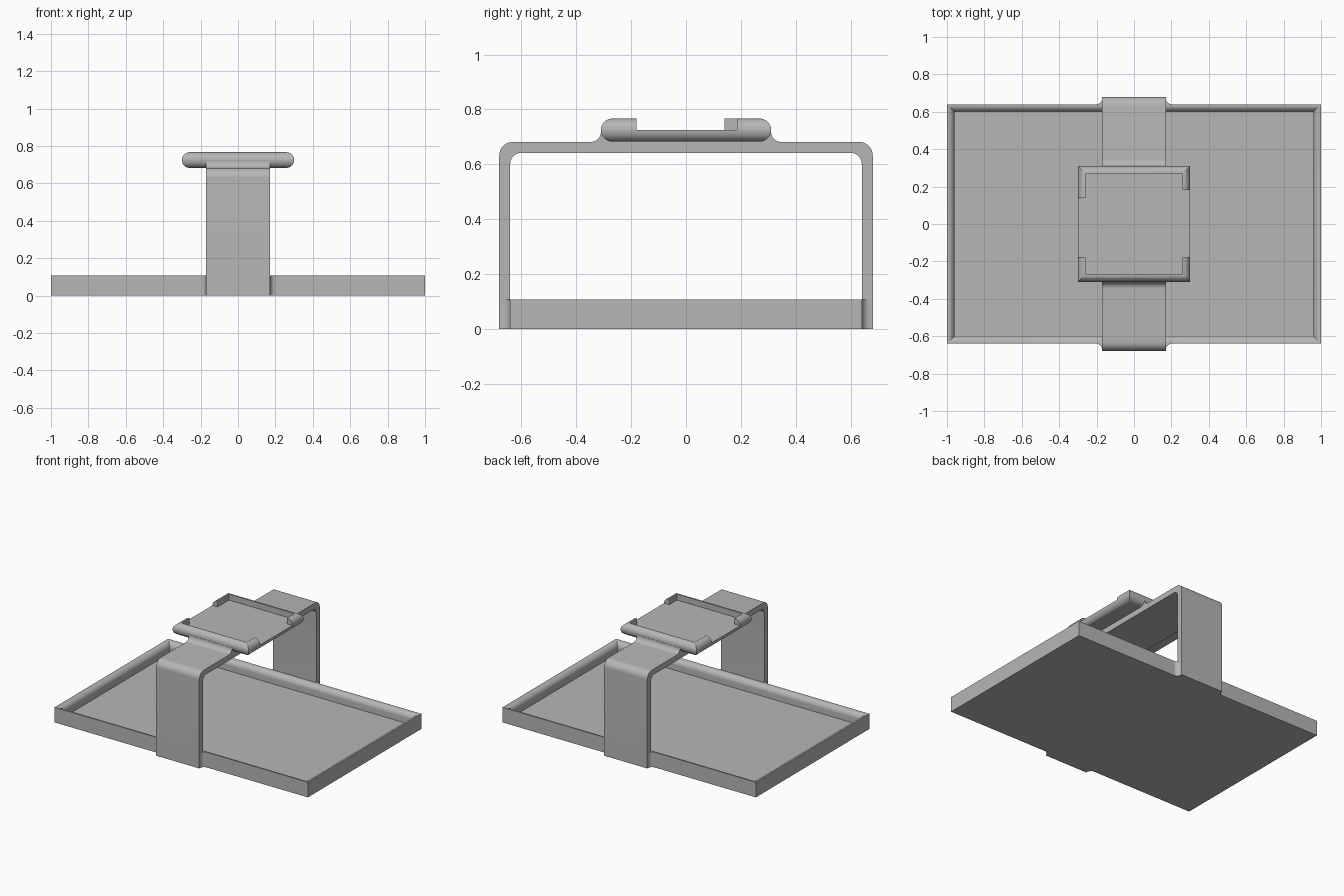
import bpy, bmesh
from math import sin, cos, pi, radians

if "Cube" in bpy.data.objects:
    bpy.data.objects.remove(bpy.data.objects["Cube"])

GREY = (0.47, 0.47, 0.47, 1)
grey = bpy.data.materials.new("plain grey")
grey.use_nodes = True
grey.diffuse_color = GREY
grey.node_tree.nodes["Principled BSDF"].inputs["Base Color"].default_value = GREY

SEG = 10


def arc(cx, cy, r, start, end):
    """Points on an arc, angles in degrees."""
    angles = [radians(start + (end - start) * i / SEG) for i in range(SEG + 1)]
    return [(cx + r * cos(a), cy + r * sin(a)) for a in angles]


def skin(name, rings, closed=True):
    """Join matching rings of points with quads and cap both ends."""
    bm = bmesh.new()
    loops = [[bm.verts.new(p) for p in ring] for ring in rings]
    for a, b in zip(loops, loops[1:]):
        n = len(a)
        for i in range(n):
            j = (i + 1) % n
            bm.faces.new((a[i], a[j], b[j], b[i]))
    bm.faces.new(loops[0][::-1])
    bm.faces.new(loops[-1])
    bmesh.ops.recalc_face_normals(bm, faces=bm.faces)
    mesh = bpy.data.meshes.new(name)
    bm.to_mesh(mesh)
    bm.free()
    mesh.materials.append(grey)
    mesh.shade_smooth()
    mesh.set_sharp_from_angle(angle=radians(30))
    obj = bpy.data.objects.new(name, mesh)
    bpy.context.collection.objects.link(obj)
    return obj


def rect_stack(name, hx, hy, profile):
    """Stack rectangles; profile gives (inset, z) pairs, with mitred corners."""
    signs = ((-1, -1), (1, -1), (1, 1), (-1, 1))
    return skin(name, [[(sx * (hx - d), sy * (hy - d), z) for sx, sy in signs]
                       for d, z in profile])


# Shallow tray with rims rounded on the inside
TRAY_X, TRAY_Y, TRAY_H, WALL, FLOOR = 1.0, 0.64, 0.108, 0.04, 0.03
rim = arc(0, TRAY_H - WALL, WALL, 90, 0)
rect_stack("tray", TRAY_X, TRAY_Y, [(0, 0)] + rim + [(WALL, FLOOR)])

# Arched strap over the tray, with fillets running up to the platform
HALF_W, OUT, TOP, THICK = 0.17, 0.68, 0.682, 0.04
PLAT_X, PLAT_Y, R = 0.30, 0.31, 0.042
FIL = 0.036
half = [(OUT, 0)] + arc(OUT - 0.05, TOP - 0.05, 0.05, 0, 90)
half += arc(PLAT_Y + FIL, TOP + FIL, FIL, 270, 180)
inner = arc(OUT - THICK - 0.04, TOP - THICK - 0.04, 0.04, 90, 0)
inner += [(OUT - THICK, 0)]


def mirror(points):
    return [(-y, z) for y, z in reversed(points)]


outline = half + mirror(half) + mirror(inner) + inner
skin("strap", [[(x, y, z) for y, z in outline] for x in (-HALF_W, HALF_W)])

# Fillets between the strap legs and the tray walls
LEG_R = 0.032
for sx, side in ((-1, "right"), (1, "left")):
    for sy, end in ((-1, "front"), (1, "back")):
        shape = [(HALF_W, TRAY_Y)]
        shape += arc(HALF_W + LEG_R, TRAY_Y + LEG_R, LEG_R, 180, 270)
        skin(f"{end}_{side}_leg_fillet",
             [[(sx * x, sy * y, z) for x, y in shape] for z in (0, TRAY_H)])

# Platform base, half-round along its edges below the flat top
MID = 0.725
base = arc(R, MID, -R, 90, 0)
rect_stack("platform_base", PLAT_X, PLAT_Y, base)

# Corner-wrapping lips at the front and back of the platform
lip = [(0, MID)] + arc(R, MID, R, 180, 90)[1:] + [(R, MID)]


def platform_lip(name, sy, right_end, left_end):
    path = ((-1, right_end, 0), (-1, PLAT_Y, 1), (1, PLAT_Y, 1), (1, left_end, 0))
    skin(name, [[(sx * (PLAT_X - d), sy * (y - d * turn), z) for d, z in lip]
                for sx, y, turn in path])


platform_lip("front_lip", -1, 0.18, 0.18)
platform_lip("back_lip", 1, 0.14, 0.185)
